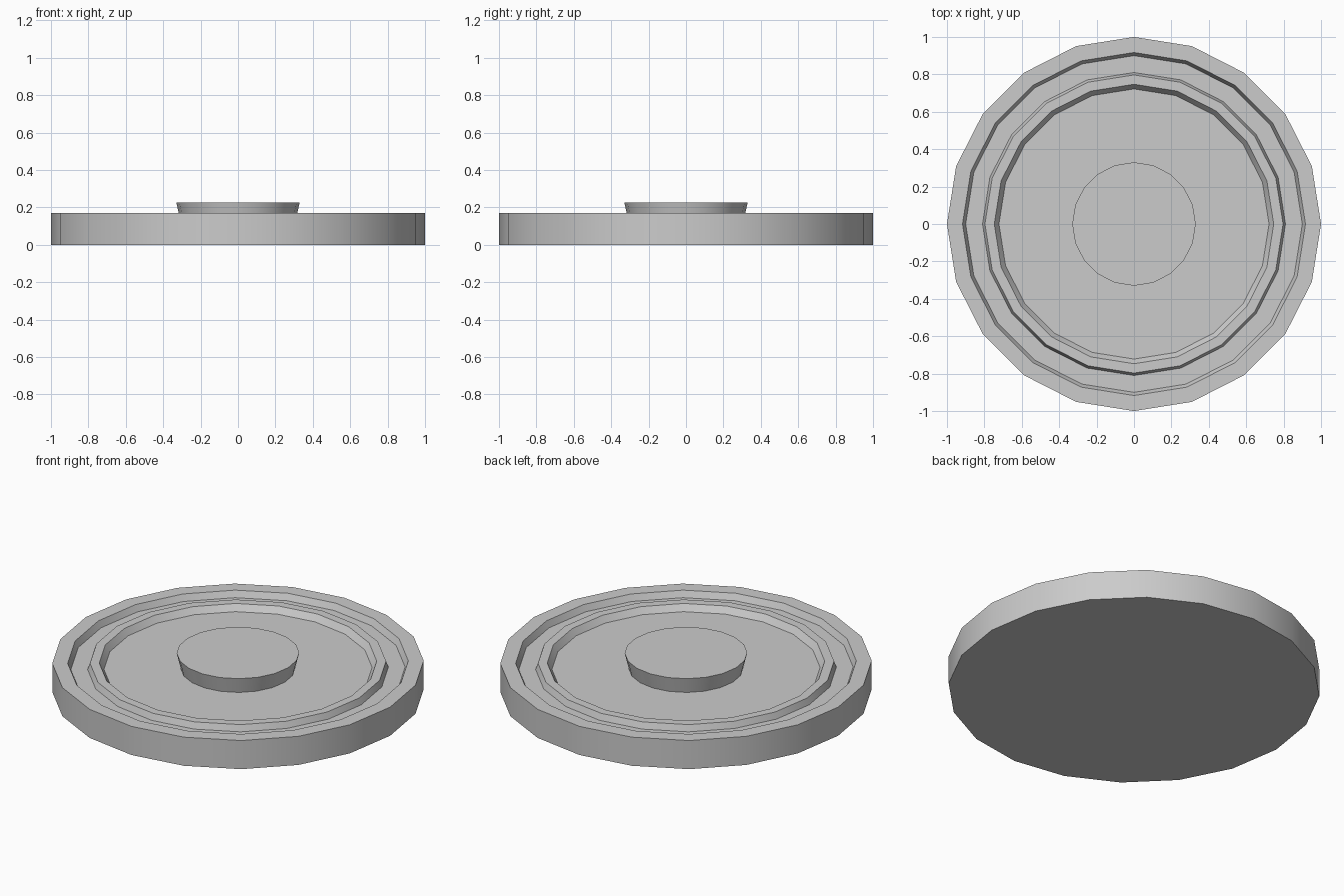
import bpy, bmesh, math

if "Cube" in bpy.data.objects:
    bpy.data.objects.remove(bpy.data.objects["Cube"])

SIDES = 20

def lathe(name, profile):
    """Revolve (radius, z) points about z; radius 0 closes the ends."""
    bm = bmesh.new()
    rings = []
    for r, z in profile:
        rings.append([bm.verts.new((r * math.cos(2 * math.pi * i / SIDES),
                                    r * math.sin(2 * math.pi * i / SIDES), z))
                      for i in range(SIDES)])
    for a, b in zip(rings, rings[1:]):
        for i in range(SIDES):
            j = (i + 1) % SIDES
            bm.faces.new((a[i], a[j], b[j], b[i]))
    bm.faces.new(rings[0][::-1])
    bm.faces.new(rings[-1])
    bmesh.ops.recalc_face_normals(bm, faces=bm.faces)
    mesh = bpy.data.meshes.new(name)
    bm.to_mesh(mesh)
    bm.free()
    ob = bpy.data.objects.new(name, mesh)
    bpy.context.collection.objects.link(ob)
    bpy.ops.object.select_all(action='DESELECT')
    ob.select_set(True)
    bpy.context.view_layer.objects.active = ob
    bpy.ops.object.shade_smooth_by_angle(angle=math.radians(30))
    return ob

TOP, FLOOR = 0.17, 0.133

# Disc with rim, groove, raised ring, recessed floor and central boss
lathe("ringed_disc", [
    (1.0, 0.0), (1.0, TOP),            # outer wall
    (0.917, TOP), (0.90, FLOOR),       # rim and groove
    (0.81, FLOOR), (0.797, TOP),       # raised ring
    (0.747, TOP), (0.722, FLOOR),      # recessed floor
    (0.308, FLOOR), (0.33, 0.225),     # flared boss
])
